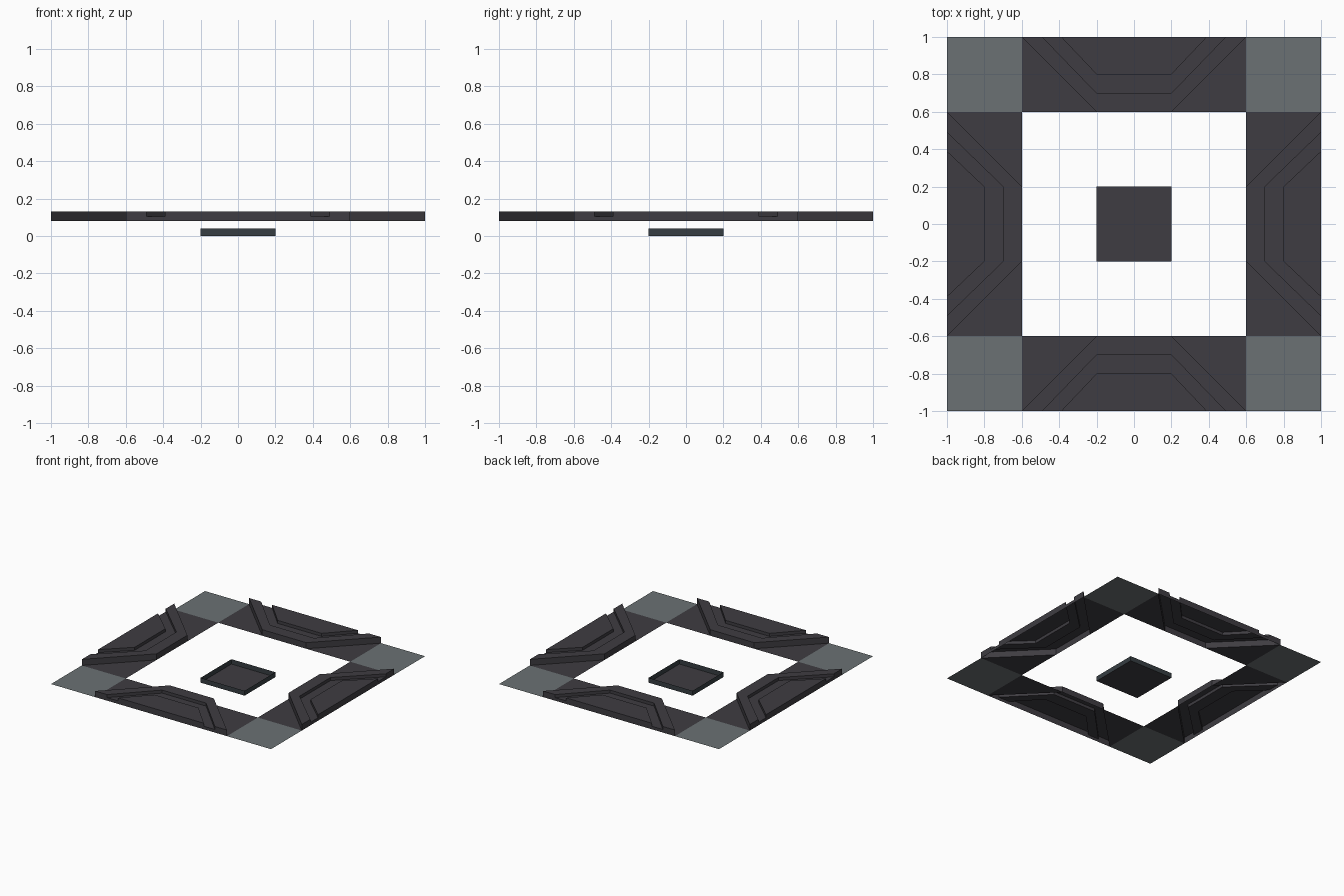
import bpy, bmesh, math
from mathutils import Matrix

cube = bpy.data.objects.get("Cube")
if cube:
    bpy.data.objects.remove(cube, do_unlink=True)


def material(name, rgb):
    m = bpy.data.materials.new(name)
    m.use_nodes = True
    color = (*rgb, 1)
    m.diffuse_color = color
    bsdf = next(n for n in m.node_tree.nodes if n.type == 'BSDF_PRINCIPLED')
    bsdf.inputs["Base Color"].default_value = color
    return m


charcoal = material("charcoal", (0.049, 0.046, 0.054))
slate = material("slate grey", (0.145, 0.166, 0.174))
blue_grey = material("dark blue grey", (0.037, 0.048, 0.055))

BASE, TOP, GROOVE = 0.08, 0.13, 0.105


def finish(name, bm, mats, turn=0):
    bm.transform(Matrix.Rotation(turn * math.pi / 2, 4, 'Z'))
    me = bpy.data.meshes.new(name)
    bm.to_mesh(me)
    bm.free()
    for m in mats:
        me.materials.append(m)
    ob = bpy.data.objects.new(name, me)
    bpy.context.collection.objects.link(ob)
    return ob


def flat_face(bm, points, z):
    return bm.faces.new([bm.verts.new((x, y, z)) for x, y in points])


def corner_tile(name, turn):
    bm = bmesh.new()
    flat_face(bm, [(0.6, -1), (1, -1), (1, -0.6), (0.6, -0.6)], BASE)
    finish(name, bm, [slate], turn)


def floor_triangles(name, turn):
    bm = bmesh.new()
    flat_face(bm, [(0.6, -1), (0.6, -0.6), (0.2, -0.6)], BASE)
    flat_face(bm, [(-0.6, -1), (-0.2, -0.6), (-0.6, -0.6)], BASE)
    finish(name, bm, [charcoal], turn)


def grooved_block(name, turn):
    # Section rows: half width on the outer edge, depth of the inner edge, height
    rows = [(0.6, 0.6, BASE), (0.6, 0.6, TOP), (0.49, 0.7, TOP),
            (0.49, 0.7, GROOVE), (0.39, 0.8, GROOVE), (0.39, 0.8, TOP)]
    bm = bmesh.new()
    paths = [[bm.verts.new((x, y, z)) for x, y in
              ((-w, -1), (-0.2, -d), (0.2, -d), (w, -1))] for w, d, z in rows]
    for a, b in zip(paths, paths[1:]):
        for i in range(3):
            bm.faces.new((a[i], a[i + 1], b[i + 1], b[i]))
    # Raised inner panel and the notched outer wall
    bm.faces.new(paths[-1])
    bm.faces.new([p[0] for p in paths] + [p[3] for p in reversed(paths)])
    bmesh.ops.recalc_face_normals(bm, faces=bm.faces)
    finish(name, bm, [charcoal], turn)


for turn, (side, corner) in enumerate((("front", "front_left"),
                                       ("left", "back_left"),
                                       ("back", "back_right"),
                                       ("right", "front_right"))):
    corner_tile(corner + "_corner_tile", turn)
    floor_triangles(side + "_floor_triangles", turn)
    grooved_block(side + "_grooved_block", turn)

# Shallow open tray in the middle
bm = bmesh.new()
floor = flat_face(bm, [(-0.2, -0.2), (0.2, -0.2), (0.2, 0.2), (-0.2, 0.2)], 0)
rim = bmesh.ops.extrude_edge_only(bm, edges=list(floor.edges))["geom"]
bmesh.ops.translate(bm, vec=(0, 0, 0.04),
                    verts=[g for g in rim if isinstance(g, bmesh.types.BMVert)])
bm.normal_update()
floor.normal_flip()
bmesh.ops.recalc_face_normals(bm, faces=bm.faces)
for f in bm.faces:
    f.material_index = 0 if abs(f.normal.z) > 0.5 else 1
finish("center_tray", bm, [charcoal, blue_grey])
